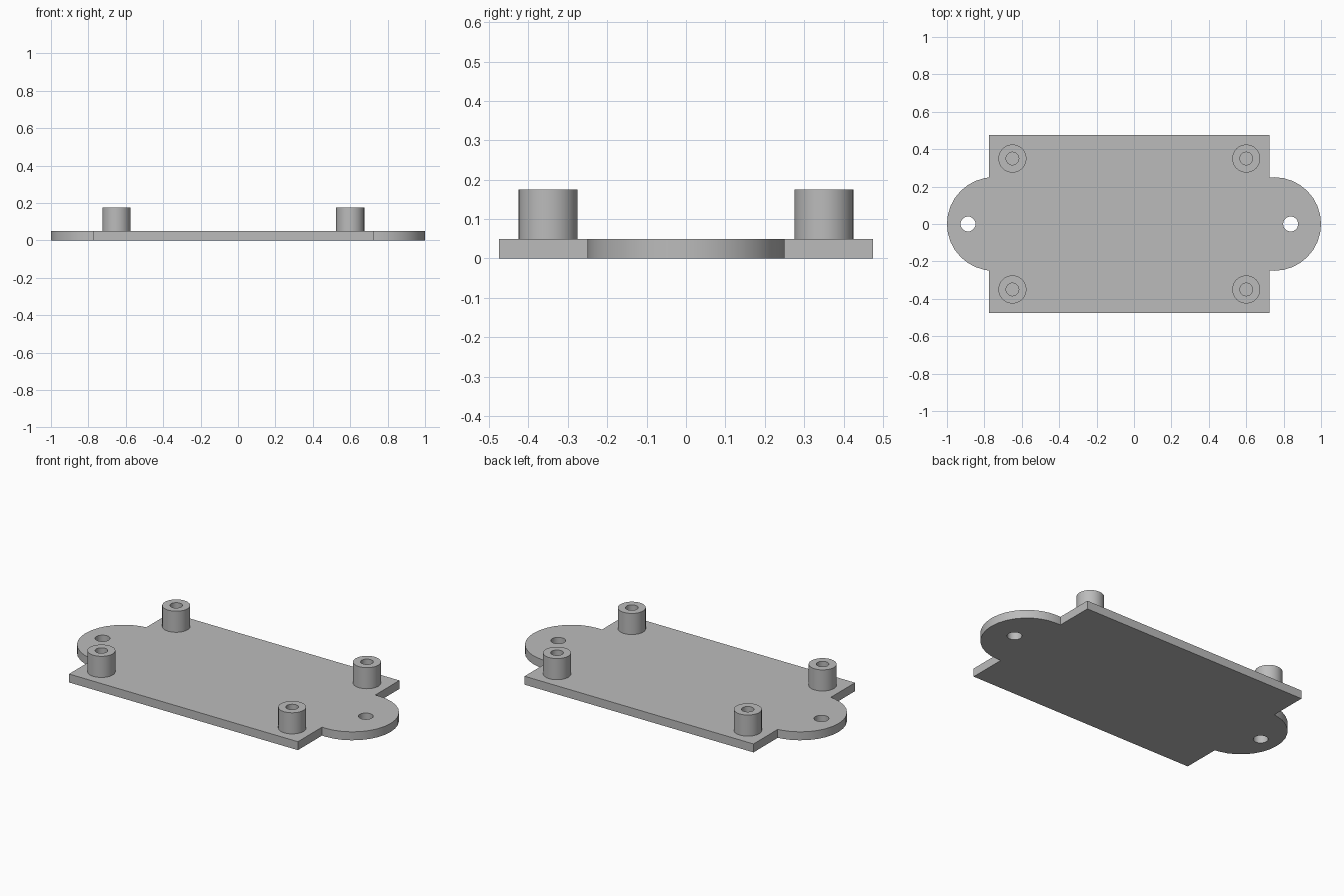
import bpy, bmesh
from math import cos, sin, pi, radians

cube = bpy.data.objects.get("Cube")
if cube:
    bpy.data.objects.remove(cube, do_unlink=True)

grey = bpy.data.materials.new("plain_grey")
grey.use_nodes = True
grey.diffuse_color = (0.5, 0.5, 0.5, 1)
grey.node_tree.nodes["Principled BSDF"].inputs["Base Color"].default_value = (0.5, 0.5, 0.5, 1)


def circle(x, y, r, n=32):
    return [(x + r * cos(2 * pi * i / n), y + r * sin(2 * pi * i / n)) for i in range(n)]


def extruded(name, loops, bottom, top):
    """Solid slab from an outer outline followed by hole outlines."""
    curve = bpy.data.curves.new(name, 'CURVE')
    curve.dimensions = '2D'
    curve.fill_mode = 'BOTH'
    curve.extrude = (top - bottom) / 2
    for loop in loops:
        spline = curve.splines.new('POLY')
        spline.points.add(len(loop) - 1)
        for point, (x, y) in zip(spline.points, loop):
            point.co = (x, y, 0, 1)
        spline.use_cyclic_u = True
    temp = bpy.data.objects.new(name + "_outline", curve)
    bpy.context.collection.objects.link(temp)
    graph = bpy.context.evaluated_depsgraph_get()
    mesh = bpy.data.meshes.new_from_object(temp.evaluated_get(graph))
    bpy.data.objects.remove(temp, do_unlink=True)
    # Weld caps to walls and place at height
    bm = bmesh.new()
    bm.from_mesh(mesh)
    bmesh.ops.remove_doubles(bm, verts=bm.verts, dist=0.0001)
    bmesh.ops.translate(bm, verts=bm.verts, vec=(0, 0, (top + bottom) / 2))
    bmesh.ops.recalc_face_normals(bm, faces=bm.faces)
    bmesh.ops.dissolve_limit(bm, angle_limit=radians(1), verts=bm.verts, edges=bm.edges)
    bm.to_mesh(mesh)
    bm.free()
    mesh.materials.clear()
    mesh.materials.append(grey)
    obj = bpy.data.objects.new(name, mesh)
    bpy.context.collection.objects.link(obj)
    bpy.ops.object.select_all(action='DESELECT')
    obj.select_set(True)
    bpy.context.view_layer.objects.active = obj
    bpy.ops.object.shade_smooth_by_angle(angle=radians(30))
    return obj


THICK, HALF_WIDTH = 0.05, 0.475
LEFT_EDGE, RIGHT_EDGE = 0.725, -0.775
EAR_X, EAR_R = 0.75, 0.25
neck = (EAR_R ** 2 - 0.025 ** 2) ** 0.5


def ear(side, edge):
    """Rounded mounting ear from its lower neck corner to its upper one."""
    arc = [(x, y) for x, y in circle(side * EAR_X, 0, EAR_R) if side * (x - edge) > 0.001]
    arc.sort(key=lambda p: p[1])
    return [(edge, -HALF_WIDTH), (edge, -neck)] + arc + [(edge, neck), (edge, HALF_WIDTH)]


# Base plate with a rounded ear and a screw hole at each end
outline = ear(1, LEFT_EDGE) + ear(-1, RIGHT_EDGE)[::-1]
holes = [circle(x, 0, 0.04) for x in (-0.8875, 0.8375)]
extruded("base_plate", [outline] + holes, 0, THICK)

# Four hollow standoffs on the plate
for x, side in ((0.6, "left"), (-0.65, "right")):
    for y, end in ((-0.35, "front"), (0.35, "back")):
        extruded(f"standoff_{end}_{side}", [circle(x, y, 0.075), circle(x, y, 0.034)],
                 THICK, 0.175)
